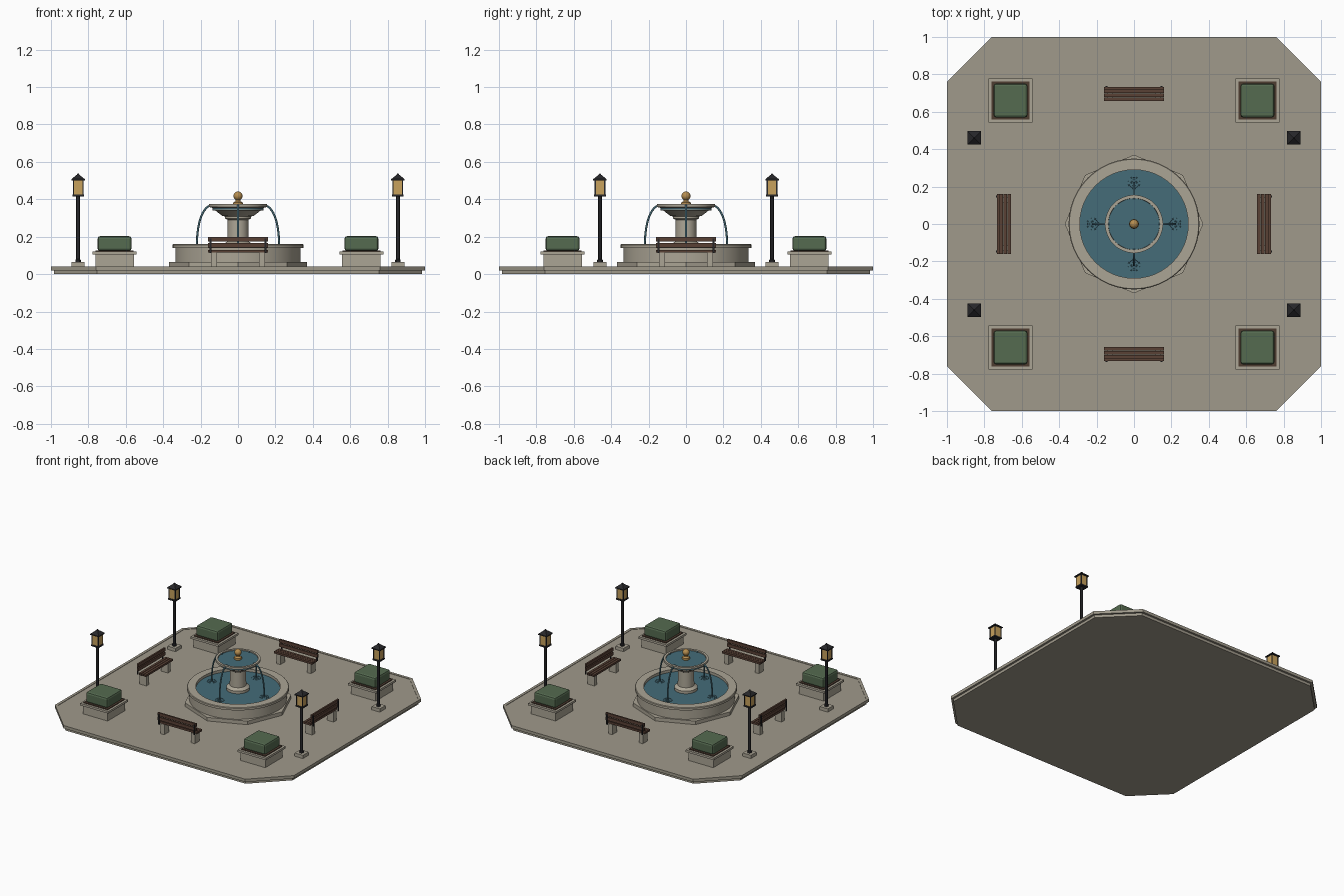
import bpy, bmesh, math
from mathutils import Matrix, Vector

if "Cube" in bpy.data.objects:
    bpy.data.objects.remove(bpy.data.objects["Cube"])


def material(name, r, g, b):
    m = bpy.data.materials.new(name)
    m.diffuse_color = (r, g, b, 1)
    m.use_nodes = True
    m.node_tree.nodes["Principled BSDF"].inputs["Base Color"].default_value = m.diffuse_color
    return m


PAVING = material("paving stone", 0.35, 0.322, 0.258)
STONE = material("pale stone", 0.41, 0.375, 0.30)
WATER = material("teal water", 0.058, 0.15, 0.19)
JET = material("jet water", 0.065, 0.16, 0.20)
WOOD = material("brown wood", 0.10, 0.053, 0.036)
SOIL = material("soil", 0.075, 0.045, 0.03)
HEDGE = material("hedge green", 0.09, 0.145, 0.08)
METAL = material("black metal", 0.02, 0.02, 0.023)
GLASS = material("lamp amber", 0.58, 0.36, 0.11)
GOLD = material("old gold", 0.47, 0.27, 0.08)


def finish(name, bm, mat, matrix=None, smooth=False):
    if matrix is not None:
        bmesh.ops.transform(bm, matrix=matrix, verts=bm.verts)
    bmesh.ops.recalc_face_normals(bm, faces=bm.faces)
    me = bpy.data.meshes.new(name)
    bm.to_mesh(me)
    bm.free()
    me.materials.append(mat)
    if smooth:
        me.shade_smooth()
        me.set_sharp_from_angle(angle=math.radians(30))
    ob = bpy.data.objects.new(name, me)
    bpy.context.collection.objects.link(ob)
    return ob


def loft(name, loops, mat, cap=True, matrix=None, smooth=False):
    """Skin a list of equal-length point loops."""
    bm = bmesh.new()
    rings = [[bm.verts.new(p) for p in loop] for loop in loops]
    n = len(rings[0])
    for a, b in zip(rings, rings[1:]):
        for i in range(n):
            j = (i + 1) % n
            bm.faces.new((a[i], a[j], b[j], b[i]))
    if cap:
        bm.faces.new(rings[0])
        bm.faces.new(rings[-1])
    return finish(name, bm, mat, matrix, smooth)


def lathe(name, profile, mat, sides=48, cap=True, at=(0, 0, 0), turn=0.0):
    loops = [[(r * math.cos(turn + math.tau * i / sides), r * math.sin(turn + math.tau * i / sides), z)
              for i in range(sides)] for r, z in profile]
    return loft(name, loops, mat, cap, Matrix.Translation(at), sides > 8)


def box(name, x, y, z, mat, matrix=None, bevel=0.0, segments=1):
    """Box from (min, max) ranges on each axis."""
    bm = bmesh.new()
    bmesh.ops.create_cube(bm, size=1)
    for v in bm.verts:
        v.co = Vector([lo + (hi - lo) * (c + 0.5) for c, (lo, hi) in zip(v.co, (x, y, z))])
    if bevel:
        bmesh.ops.bevel(bm, geom=list(bm.edges), offset=bevel, segments=segments,
                        profile=0.5, affect='EDGES')
    return finish(name, bm, mat, matrix)


def plaza_loop(half, z):
    c = 0.76 - (1 - half) * math.tan(math.pi / 8)
    pts = [(half, -c), (half, c), (c, half), (-c, half), (-half, c), (-half, -c), (-c, -half), (c, -half)]
    return [(px, py, z) for px, py in pts]


# plaza slab with a thin curb, and the paved floor
loft("plaza_slab", [plaza_loop(h, z) for h, z in
     ((0.985, 0), (0.985, 0.02), (1.0, 0.02), (1.0, 0.042), (0.98, 0.042), (0.98, 0.03))], PAVING)
loft("plaza_floor", [plaza_loop(0.98, 0.03), plaza_loop(0.98, 0.039)], PAVING)

# fountain: step, basin, column, bowl, finial
lathe("fountain_step", [(0.37, 0.035), (0.37, 0.066)], STONE, sides=8)
lathe("basin", [(0.335, 0.06), (0.335, 0.14), (0.35, 0.14), (0.35, 0.156), (0.346, 0.16),
                (0.29, 0.16), (0.29, 0.07)], STONE, cap=False)
lathe("basin_water", [(0.291, 0.07), (0.291, 0.14)], WATER)
lathe("fountain_column", [(0.08, 0.12), (0.08, 0.16), (0.057, 0.175), (0.055, 0.29), (0.07, 0.298),
                          (0.07, 0.315)], STONE, sides=32)
lathe("upper_bowl", [(0.06, 0.305), (0.085, 0.312), (0.14, 0.355), (0.155, 0.359), (0.155, 0.374),
                     (0.138, 0.374), (0.136, 0.34)], STONE)
lathe("upper_water", [(0.137, 0.345), (0.137, 0.367)], WATER)
lathe("finial_neck", [(0.026, 0.36), (0.026, 0.382), (0.014, 0.39), (0.014, 0.41)], GOLD, sides=24)
bm = bmesh.new()
bmesh.ops.create_uvsphere(bm, u_segments=20, v_segments=12, radius=0.024)
finish("finial_ball", bm, GOLD, Matrix.Translation((0, 0, 0.418)), True)

# four arcs of falling water, each with ripples where it lands
for k in range(4):
    turn = k * math.pi / 2
    cu = bpy.data.curves.new("water_jet", 'CURVE')
    cu.dimensions = '3D'
    cu.bevel_depth = 0.0055
    cu.bevel_resolution = 2
    cu.use_fill_caps = True
    sp = cu.splines.new('POLY')
    sp.points.add(14)
    for i, p in enumerate(sp.points):
        t = i / 14 * math.pi / 2
        r = 0.13 + 0.09 * math.sin(t) ** 0.9
        z = 0.138 + 0.232 * max(math.cos(t), 0) ** 0.85
        p.co = (r * math.cos(turn), r * math.sin(turn), z, 1)
    cu.materials.append(JET)
    bpy.context.collection.objects.link(bpy.data.objects.new("water_jet", cu))
    spot = (0.22 * math.cos(turn), 0.22 * math.sin(turn), 0)
    for r in (0.015, 0.03):
        lathe("ripple", [(r - 0.003, 0.139), (r - 0.002, 0.142), (r + 0.002, 0.142), (r + 0.003, 0.139)],
              JET, sides=20, cap=False, at=spot)

# four benches facing the fountain, backs outward
for k in range(4):
    m = Matrix.Rotation(k * math.pi / 2, 4, 'Z')
    for i in range(3):
        y = -0.658 - i * 0.021
        box("bench_seat_slat", (-0.16, 0.16), (y - 0.018, y), (0.115, 0.13), WOOD, m)
    for z0, z1 in ((0.142, 0.166), (0.174, 0.198)):
        box("bench_back_slat", (-0.16, 0.16), (-0.732, -0.72), (z0, z1), WOOD, m)
    for s in (-1, 1):
        x = 0.128 * s
        box("bench_leg", (x - 0.016, x + 0.016), (-0.722, -0.666), (0.036, 0.115), STONE, m)
        px = 0.148 * s
        box("bench_back_post", (px - 0.005, px + 0.005), (-0.738, -0.731), (0.112, 0.19), METAL, m)

for sx in (-1, 1):
    for sy in (-1, 1):
        # planter with trimmed hedge
        m = Matrix.Translation((0.66 * sx, 0.66 * sy, 0))
        for name, h, z, mat in (("planter_body", 0.103, (0.036, 0.105), STONE),
                                ("planter_rim", 0.118, (0.105, 0.121), STONE),
                                ("planter_soil", 0.101, (0.118, 0.127), SOIL)):
            box(name, (-h, h), (-h, h), z, mat, m)
        box("hedge", (-0.091, 0.091), (-0.091, 0.091), (0.124, 0.203), HEDGE, m, 0.014, 2)

        # lamp post with a square lantern
        m = Matrix.Translation((0.855 * sx, 0.46 * sy, 0))
        box("lamp_base", (-0.034, 0.034), (-0.034, 0.034), (0.036, 0.064), STONE, m)
        lathe("lamp_pole", [(0.015, 0.06), (0.015, 0.075), (0.01, 0.08), (0.01, 0.418)], METAL,
              sides=12, at=(0.855 * sx, 0.46 * sy, 0))
        box("lantern_floor", (-0.031, 0.031), (-0.031, 0.031), (0.415, 0.425), METAL, m)
        box("lantern_glass", (-0.025, 0.025), (-0.025, 0.025), (0.424, 0.503), GLASS, m)
        for cx in (-0.0255, 0.0255):
            for cy in (-0.0255, 0.0255):
                box("lantern_bar", (cx - 0.003, cx + 0.003), (cy - 0.003, cy + 0.003),
                    (0.424, 0.503), METAL, m)
        q = math.sqrt(2)
        lathe("lantern_roof", [(0.036 * q, 0.501), (0.036 * q, 0.508), (0.006 * q, 0.532), (0.003 * q, 0.538)],
              METAL, sides=4, at=(0.855 * sx, 0.46 * sy, 0), turn=math.pi / 4)
